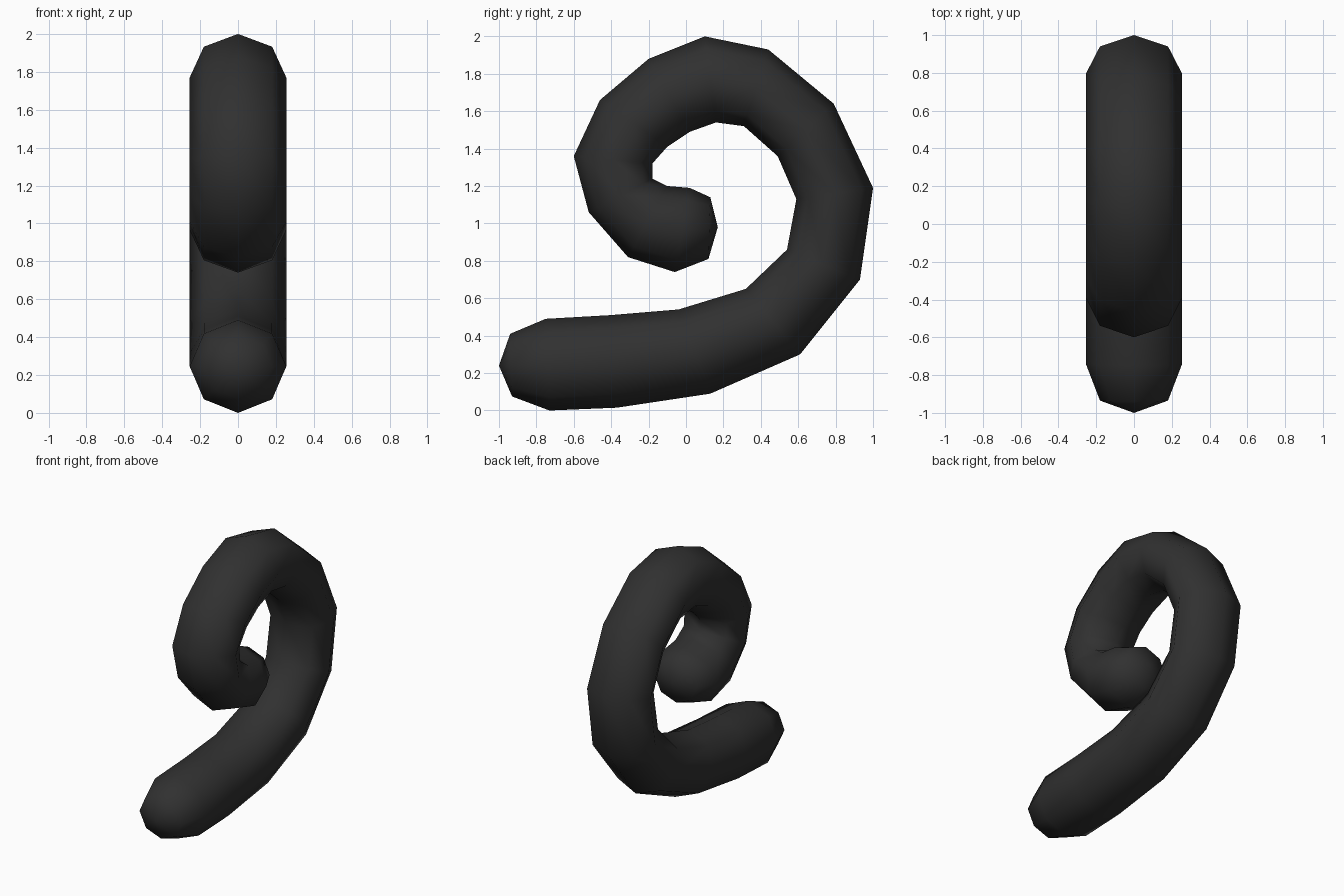
import bpy
import bmesh
from math import cos, sin, tau
from mathutils import Vector

default_cube = bpy.data.objects.get("Cube")
if default_cube:
    bpy.data.objects.remove(default_cube, do_unlink=True)

SIDES = 8
HALF_WIDTH = 0.255
CAP_WIDTH = 0.18

# Side profile of the curl as (y, z): outer edge and inner edge, tip to tip
outer_edge = [(-.93, .075), (-.73, 0), (-.37, .015), (.13, .09), (.61, .3), (.93, .7),
              (1, 1.19), (.79, 1.64), (.44, 1.93), (.1, 2), (-.2, 1.88), (-.46, 1.66),
              (-.6, 1.36), (-.52, 1.06), (-.31, .82), (-.06, .74), (.12, .81)]
inner_edge = [(-.94, .41), (-.75, .49), (-.4, .51), (-.04, .54), (.32, .65), (.54, .86),
              (.59, 1.13), (.49, 1.36), (.31, 1.52), (.16, 1.54), (.02, 1.49), (-.1, 1.41),
              (-.18, 1.32), (-.18, 1.24), (-.1, 1.2), (.02, 1.19), (.13, 1.14)]
tail_tip = (0, -1, .24)
curl_tip = (0, .17, .98)


def make_material(name, colour):
    material = bpy.data.materials.new(name)
    material.use_nodes = True
    material.diffuse_color = colour
    shader = material.node_tree.nodes["Principled BSDF"]
    shader.inputs["Base Color"].default_value = colour
    return material


def add_ring(mesh, outer, inner, half_width):
    """Add an eight-sided cross-section spanning the outer and inner edges."""
    outer, inner = Vector((0, *outer)), Vector((0, *inner))
    centre = (outer + inner) / 2
    reach = (outer - inner) / 2
    across = Vector((half_width, 0, 0))
    angles = [tau * i / SIDES for i in range(SIDES)]
    return [mesh.verts.new(centre + reach * cos(a) + across * sin(a)) for a in angles]


def add_cap(mesh, ring, tip):
    """Close an end of the tube with a fan of triangles."""
    point = mesh.verts.new(tip)
    for i in range(SIDES):
        mesh.faces.new((ring[i], ring[(i + 1) % SIDES], point))


# Curled tube, skinned ring by ring
mesh = bmesh.new()
last = len(outer_edge) - 1
rings = []
for i, (outer, inner) in enumerate(zip(outer_edge, inner_edge)):
    width = CAP_WIDTH if i in (0, last) else HALF_WIDTH
    rings.append(add_ring(mesh, outer, inner, width))
for ring, following in zip(rings, rings[1:]):
    for i in range(SIDES):
        j = (i + 1) % SIDES
        mesh.faces.new((ring[i], ring[j], following[j], following[i]))

# Rounded ends
add_cap(mesh, rings[0], tail_tip)
add_cap(mesh, rings[-1], curl_tip)
bmesh.ops.recalc_face_normals(mesh, faces=mesh.faces[:])
for face in mesh.faces:
    face.smooth = True

data = bpy.data.meshes.new("curled_tail")
mesh.to_mesh(data)
mesh.free()
data.materials.append(make_material("charcoal", (0.03, 0.03, 0.03, 1)))
curled_tail = bpy.data.objects.new("curled_tail", data)
bpy.context.scene.collection.objects.link(curled_tail)
